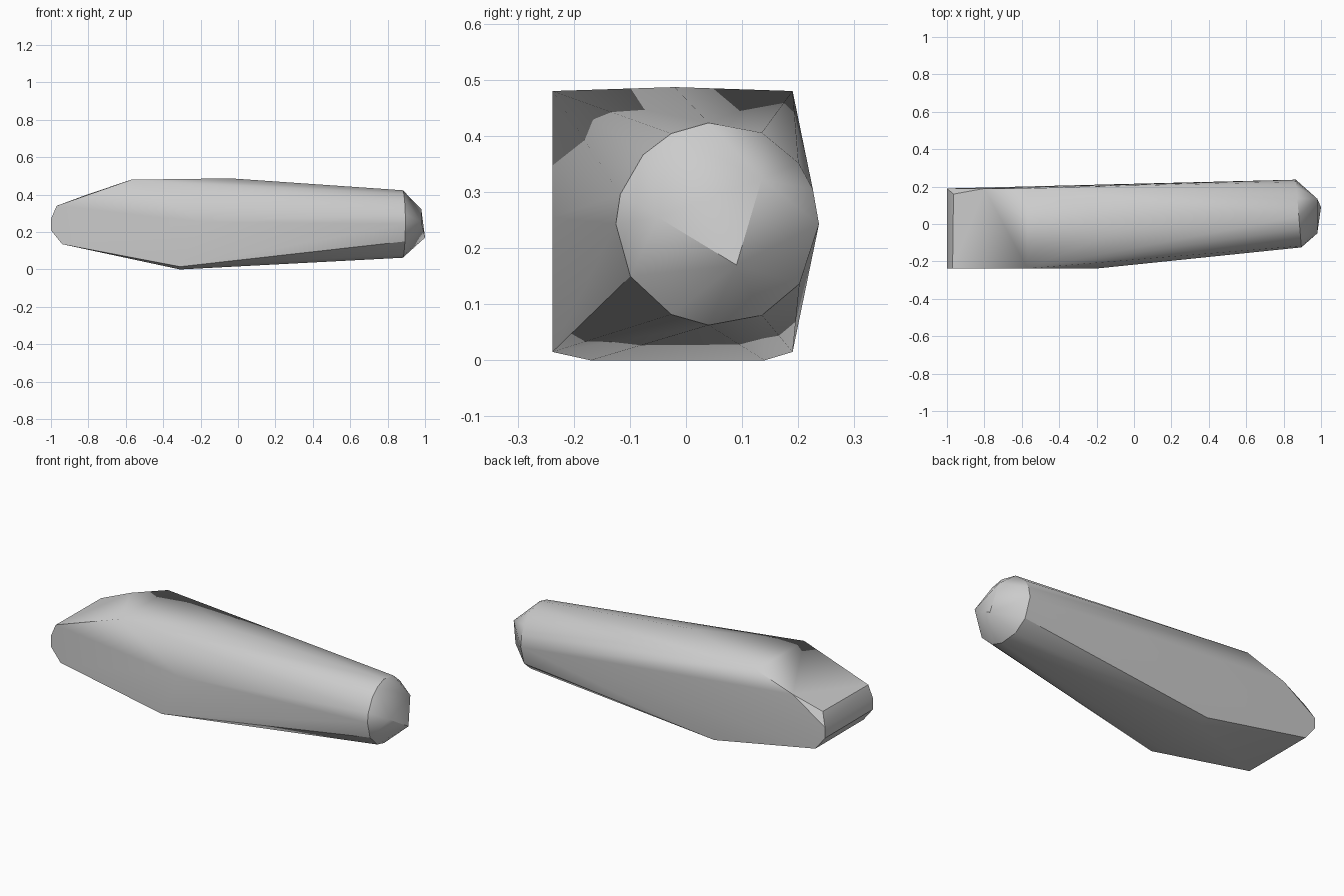
import bpy
import bmesh
import math

cube = bpy.data.objects.get("Cube")
if cube:
    bpy.data.objects.remove(cube, do_unlink=True)

grey = bpy.data.materials.new("plain grey")
grey.use_nodes = True
colour = (0.6, 0.6, 0.6, 1)
grey.diffuse_color = colour
grey.node_tree.nodes["Principled BSDF"].inputs["Base Color"].default_value = colour

FRONT, BACK = -0.238, 0.19
points = []

# Square end: the same side outline on the front and back
for x, z in ((-1, 0.21), (-1, 0.27), (-0.94, 0.135), (-0.57, 0.48), (-0.31, 0.015)):
    points += [(x, FRONT, z), (x, BACK, z)]

# Clipped upper back corner of the square end
points += [(-0.97, FRONT, 0.34), (-0.965, 0.16, 0.34), (-0.8, BACK, 0.403)]

# Belly, front bulge and top crown
points += [(-0.31, -0.17, 0), (-0.31, 0.14, 0), (-0.2, FRONT, 0.255),
           (-0.04, -0.02, 0.487)]

# Rounded end: ring of corners about the long axis
CENTRE_Y, CENTRE_Z, RADIUS = 0.056, 0.243, 0.181
for degrees in (0, 20, 37, 64, 95, 117, 137, 163, 180, 211, 243, 265, 296, 324):
    a = math.radians(degrees)
    x = 0.88 - 0.015 * math.cos(a)
    points.append((x, CENTRE_Y + RADIUS * math.cos(a), CENTRE_Z + RADIUS * math.sin(a)))

# Three corners of the faceted tip
points += [(0.98, 0.135, 0.323), (1, 0.09, 0.17), (0.98, -0.05, 0.255)]

# Stretch one skin around all the corners
bm = bmesh.new()
for p in points:
    bm.verts.new(p)
hull = bmesh.ops.convex_hull(bm, input=bm.verts[:])
loose = list({v for v in hull["geom_interior"] + hull["geom_unused"]
              if isinstance(v, bmesh.types.BMVert)})
if loose:
    bmesh.ops.delete(bm, geom=loose, context="VERTS")
bmesh.ops.dissolve_limit(bm, angle_limit=math.radians(0.5),
                         verts=bm.verts[:], edges=bm.edges[:])
bmesh.ops.recalc_face_normals(bm, faces=bm.faces[:])

mesh = bpy.data.meshes.new("faceted_body")
bm.to_mesh(mesh)
bm.free()
mesh.materials.append(grey)
body = bpy.data.objects.new("faceted_body", mesh)
bpy.context.collection.objects.link(body)

bpy.ops.object.select_all(action="DESELECT")
body.select_set(True)
bpy.context.view_layer.objects.active = body
bpy.ops.object.shade_smooth_by_angle(angle=math.radians(30))
